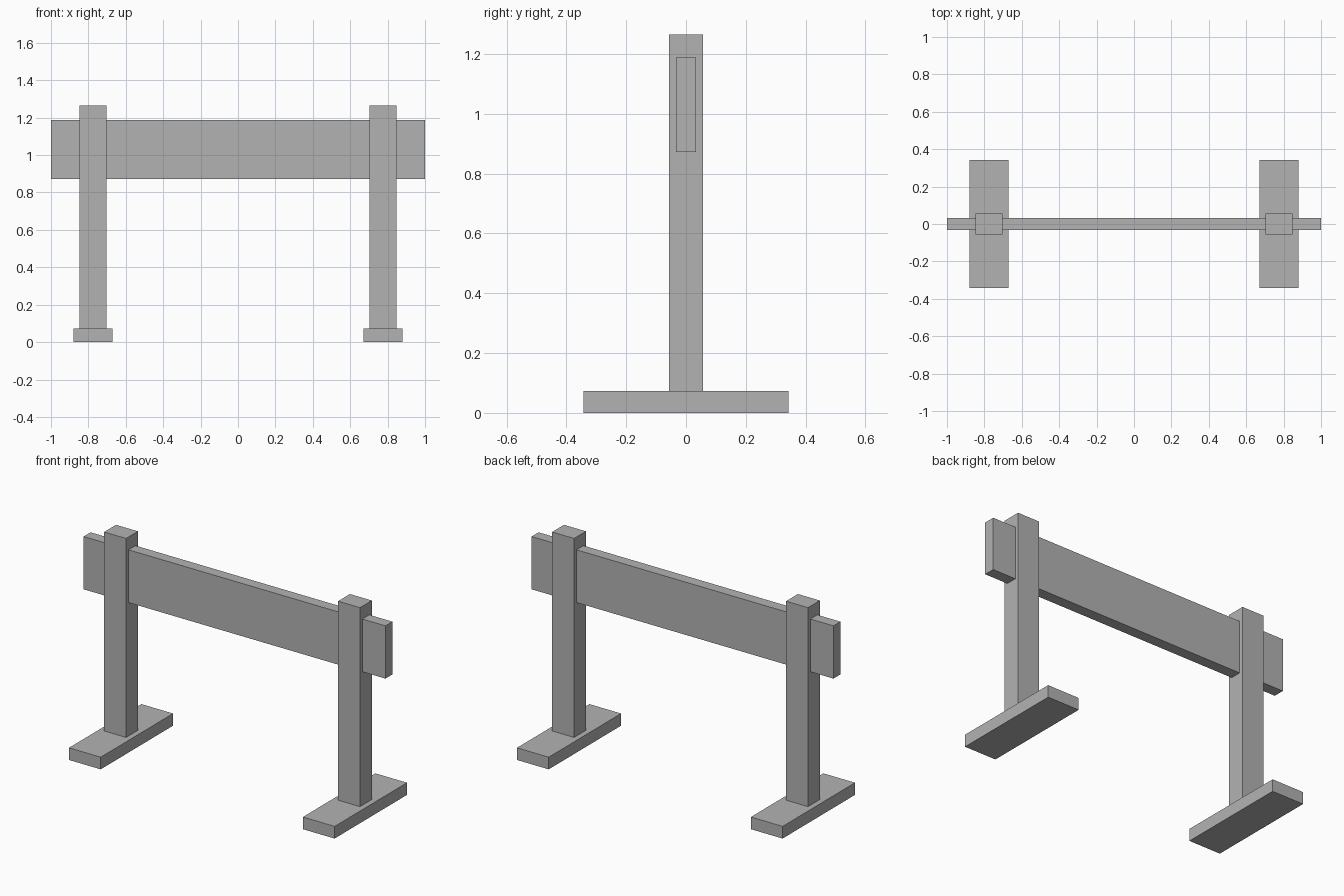
import bpy

cube = bpy.data.objects.get("Cube")
if cube:
    bpy.data.objects.remove(cube, do_unlink=True)

# One plain grey for the whole barrier
GREY = (0.45, 0.45, 0.45, 1.0)
grey = bpy.data.materials.new("plain_grey")
grey.use_nodes = True
grey.diffuse_color = GREY
grey.node_tree.nodes["Principled BSDF"].inputs["Base Color"].default_value = GREY

BASE_TOP = 0.073
POST_TOP = 1.265
BEAM_BOTTOM, BEAM_TOP = 0.872, 1.188
POST_X = 0.775


def box(name, x, width, depth, bottom, top):
    """Flat-shaded box centred on y = 0, spanning bottom to top."""
    bpy.ops.mesh.primitive_cube_add(size=1, location=(x, 0, (bottom + top) / 2))
    obj = bpy.context.object
    obj.name = name
    obj.scale = (width, depth, top - bottom)
    bpy.ops.object.transform_apply(location=False, rotation=False, scale=True)
    obj.data.materials.append(grey)
    return obj


# Foot and upright post on each side
for side, sign in (("left", 1), ("right", -1)):
    box(side + "_foot", sign * POST_X, 0.21, 0.685, 0, BASE_TOP)
    box(side + "_post", sign * POST_X, 0.145, 0.112, BASE_TOP, POST_TOP)

# Horizontal board passing through both posts
box("cross_board", 0, 2.0, 0.066, BEAM_BOTTOM, BEAM_TOP)
